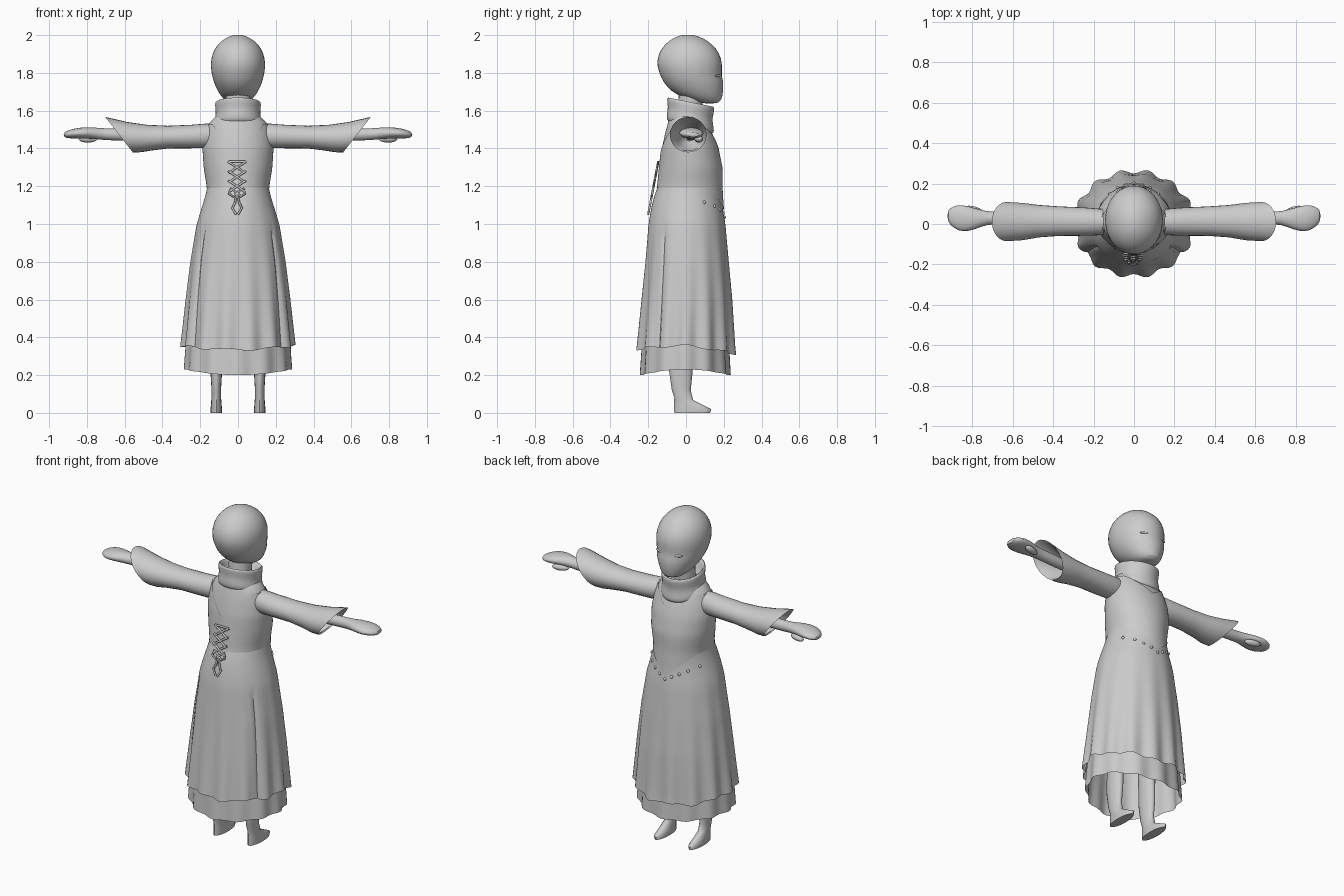
import bpy, bmesh
from math import sin, cos, pi, radians, sqrt
from mathutils import Matrix, Vector

if "Cube" in bpy.data.objects:
    bpy.data.objects.remove(bpy.data.objects["Cube"], do_unlink=True)

grey = bpy.data.materials.new("light_grey")
grey.use_nodes = True
grey.diffuse_color = (0.6, 0.6, 0.6, 1)
grey.node_tree.nodes["Principled BSDF"].inputs["Base Color"].default_value = (0.6, 0.6, 0.6, 1)


def finish(name, bm, mirror=False, subdivide=0):
    bmesh.ops.recalc_face_normals(bm, faces=bm.faces[:])
    mesh = bpy.data.meshes.new(name)
    bm.to_mesh(mesh)
    bm.free()
    for face in mesh.polygons:
        face.use_smooth = True
    mesh.set_sharp_from_angle(angle=radians(50))
    mesh.materials.append(grey)
    ob = bpy.data.objects.new(name, mesh)
    bpy.context.collection.objects.link(ob)
    if mirror:
        ob.modifiers.new("Mirror", "MIRROR")
    if subdivide:
        ob.modifiers.new("Smooth", "SUBSURF").levels = subdivide
        ob.modifiers["Smooth"].render_levels = subdivide
    return ob


def skin(bm, rings, caps):
    rings = [[bm.verts.new(p) for p in ring] for ring in rings]
    n = len(rings[0])
    for a, b in zip(rings, rings[1:]):
        for i in range(n):
            j = (i + 1) % n
            bm.faces.new((a[i], a[j], b[j], b[i]))
    if caps:
        bm.faces.new(rings[0])
        bm.faces.new(rings[-1])


def upright(name, rows, sides=20, **options):
    # Rows: height, centre x, centre y, radius x, radius y, slope along y
    rings = []
    for z, cx, cy, rx, ry, slope in rows:
        angles = [2 * pi * i / sides for i in range(sides)]
        rings.append([(cx + rx * cos(a), cy + ry * sin(a), z + slope * ry * sin(a)) for a in angles])
    bm = bmesh.new()
    skin(bm, rings, True)
    return finish(name, bm, **options)


def sideways(name, rows, sides=20, **options):
    # Rows: x, centre y, centre z, radius y, radius z, slope along z
    rings = []
    for x, cy, cz, ry, rz, slope in rows:
        angles = [2 * pi * i / sides for i in range(sides)]
        rings.append([(x + slope * rz * sin(a), cy + ry * cos(a), cz + rz * sin(a)) for a in angles])
    bm = bmesh.new()
    skin(bm, rings, True)
    return finish(name, bm, mirror=True, **options)


def section(profile, z):
    # Centre y and both radii at a height
    z = min(max(z, profile[0][0]), profile[-1][0])
    for a, b in zip(profile, profile[1:]):
        if z <= b[0]:
            t = (z - a[0]) / (b[0] - a[0])
            return [p + (q - p) * t for p, q in zip(a[1:], b[1:])]


def garment(name, profile, low, high, rows=14, sides=96, swell=0, wave=lambda a, t: 0):
    # Cloth sheet between a lower and an upper hem line
    rings = []
    for k in range(rows + 1):
        t = k / rows
        ring = []
        for i in range(sides):
            a = 2 * pi * i / sides
            z = low(a) + (high(a) - low(a)) * t
            cy, rx, ry = section(profile, z)
            grow = swell + wave(a, t)
            ring.append(((rx + grow) * cos(a), cy + (ry + grow) * sin(a), z))
        rings.append(ring)
    bm = bmesh.new()
    skin(bm, rings, False)
    return finish(name, bm)


def ellipsoids(name, places, mirror=False):
    bm = bmesh.new()
    for place, size, turn in places:
        matrix = Matrix.Translation(place) @ Matrix.Rotation(turn, 4, 'Z') @ Matrix.Diagonal((*size, 1))
        bmesh.ops.create_uvsphere(bm, u_segments=12, v_segments=8, radius=1, matrix=matrix)
    return finish(name, bm, mirror=mirror)


# Head and neck
upright("head", [
    (1.637, 0, .115, .045, .045, 0), (1.66, 0, .085, .078, .105, -.1),
    (1.70, 0, .06, .108, .138, 0), (1.75, 0, .04, .13, .162, 0),
    (1.785, 0, .026, .139, .163, 0), (1.83, 0, .02, .147, .175, 0),
    (1.88, 0, .017, .144, .172, 0), (1.93, 0, .015, .126, .148, 0),
    (1.97, 0, .012, .09, .105, 0), (1.993, 0, .01, .05, .06, 0),
    (2.002, 0, .01, .018, .02, 0)], subdivide=1)
upright("neck", [(1.5, 0, .01, .065, .065, 0), (1.72, 0, .03, .065, .065, 0)])
ellipsoids("eyelids", [((.062, .168, 1.785), (.03, .008, .007), -.4)], mirror=True)

# Loose folded collar
upright("collar", [
    (1.56, 0, .01, .08, .08, -.2), (1.635, 0, .025, .1, .105, -.2),
    (1.65, 0, .025, .117, .122, -.2), (1.635, 0, .025, .125, .128, -.22),
    (1.59, 0, .022, .117, .118, -.26), (1.56, 0, .022, .122, .122, -.3),
    (1.53, 0, .024, .13, .128, -.3), (1.505, 0, .02, .12, .12, -.3),
    (1.52, 0, .02, .08, .08, -.2)], sides=24, subdivide=1)

# Blouse under the bodice
torso = [(1.0, .008, .19, .195), (1.1, .01, .168, .183), (1.2, .02, .160, .167),
         (1.3, .025, .176, .162), (1.4, .02, .182, .147), (1.47, .015, .172, .128),
         (1.53, .01, .155, .107), (1.56, .01, .13, .1), (1.6, .01, .08, .08)]
garment("blouse", torso, lambda a: 1.15, lambda a: 1.6, sides=48)


# Bodice with a scooped neckline and a pointed front waist
def neckline(a):
    dip = max(0, 1 - abs(cos(a)) * 1.2)
    return 1.53 - dip * (.1 if sin(a) > 0 else .17)


def waistline(a):
    return 1.19 - .14 * max(0, 1 - abs(cos(a)) / .9) * (sin(a) > 0)


garment("bodice", torso, waistline, neckline, swell=.006)

# Apron skirt with narrow side seams and a wavy hem
skirt = [(.28, 0, .302, .264), (.34, 0, .296, .258), (.6, .005, .272, .24),
         (.8, .006, .25, .222), (1.0, .005, .218, .204), (1.08, .005, .194, .19),
         (1.15, .01, .172, .178), (1.2, .02, .162, .168)]


def skirt_fold(a, t):
    seam = -.008 if sin(a) < 0 and abs(abs(cos(a)) - .82) < .02 and t < .75 else 0
    return .011 * cos(14 * a) * (1 - t) ** 2 + seam


garment("apron_skirt", skirt,
        lambda a: .335 - .025 * max(0, sin(a)) + .02 * cos(a) ** 2 + .006 * cos(7 * a),
        lambda a: 1.2, rows=24, sides=112, wave=skirt_fold)
underskirt = [(.18, -.004, .282, .234), (.35, -.003, .272, .226), (.7, 0, .24, .2)]
garment("underskirt", underskirt, lambda a: .2 + .03 * cos(a) ** 2, lambda a: .7,
        wave=lambda a, t: .008 * cos(12 * a) * (1 - t))

# Studs along the pointed waist
studs = []
for i in range(-4, 5):
    x = i * .04
    z = 1.035 + .5 * abs(x)
    cy, rx, ry = section(skirt, z)
    y = cy + ry * sqrt(1 - (x / rx) ** 2)
    studs.append(((x, y, z), (.009, .008, .009), 0))
ellipsoids("waist_studs", studs)

# Crossed lacing and bow
laces = bpy.data.curves.new("lacing", "CURVE")
laces.dimensions = '3D'
laces.bevel_depth = .006
laces.bevel_resolution = 1
laces.materials.append(grey)


def lace(points):
    spline = laces.splines.new("POLY")
    spline.points.add(len(points) - 1)
    for point, (x, z) in zip(spline.points, points):
        point.co = (x - .005, -.145 - .19 * (1.34 - z), z, 1)


for side in (-1, 1):
    for top in (1.33, 1.28, 1.23):
        lace([(side * .048, top), (0, top - .03), (-side * .042, top - .06)])
    lace([(0, 1.165), (side * .035, 1.19), (side * .042, 1.16), (side * .02, 1.145), (0, 1.165)])
    lace([(0, 1.165), (side * .012, 1.11), (side * .025, 1.085), (side * .005, 1.05)])
lace([(-.045, 1.33), (.045, 1.33)])
bpy.context.collection.objects.link(bpy.data.objects.new("lacing", laces))

# Wide sleeves with slanted open cuffs
sleeve = sideways("sleeves", [
    (.1, .01, 1.47, .055, .06, 0), (.16, .01, 1.467, .065, .065, 0),
    (.25, .012, 1.463, .07, .062, 0), (.37, .014, 1.46, .073, .06, .03),
    (.47, .014, 1.457, .08, .068, .15), (.55, .012, 1.46, .092, .08, .45),
    (.63, .012, 1.473, .097, .094, .78), (.62, .012, 1.472, .088, .085, .78),
    (.52, .014, 1.46, .06, .06, .3), (.45, .015, 1.465, .025, .025, 0)], sides=24)

# Forearms, mitten hands and thumbs
sideways("hands", [
    (.4, .02, 1.47, .032, .032, 0), (.66, .03, 1.473, .032, .033, 0),
    (.73, .03, 1.477, .032, .031, 0), (.79, .025, 1.483, .056, .032, 0),
    (.85, .028, 1.481, .07, .029, 0), (.89, .034, 1.476, .058, .024, 0),
    (.925, .04, 1.472, .03, .013, 0)], sides=14, subdivide=1)
ellipsoids("thumbs", [((.795, .068, 1.449), (.05, .02, .018), .25)], mirror=True)

# Legs with narrow shoes
upright("legs", [
    (.65, .1, -.02, .05, .06, 0), (.4, .112, -.025, .037, .06, 0),
    (.22, .115, -.027, .031, .062, 0), (.12, .115, -.025, .025, .05, 0),
    (.075, .115, -.012, .026, .05, -.15), (.045, .115, .02, .028, .083, -.12),
    (.02, .115, .035, .031, .098, 0), (0, .115, .033, .03, .095, 0)],
    sides=16, mirror=True)
